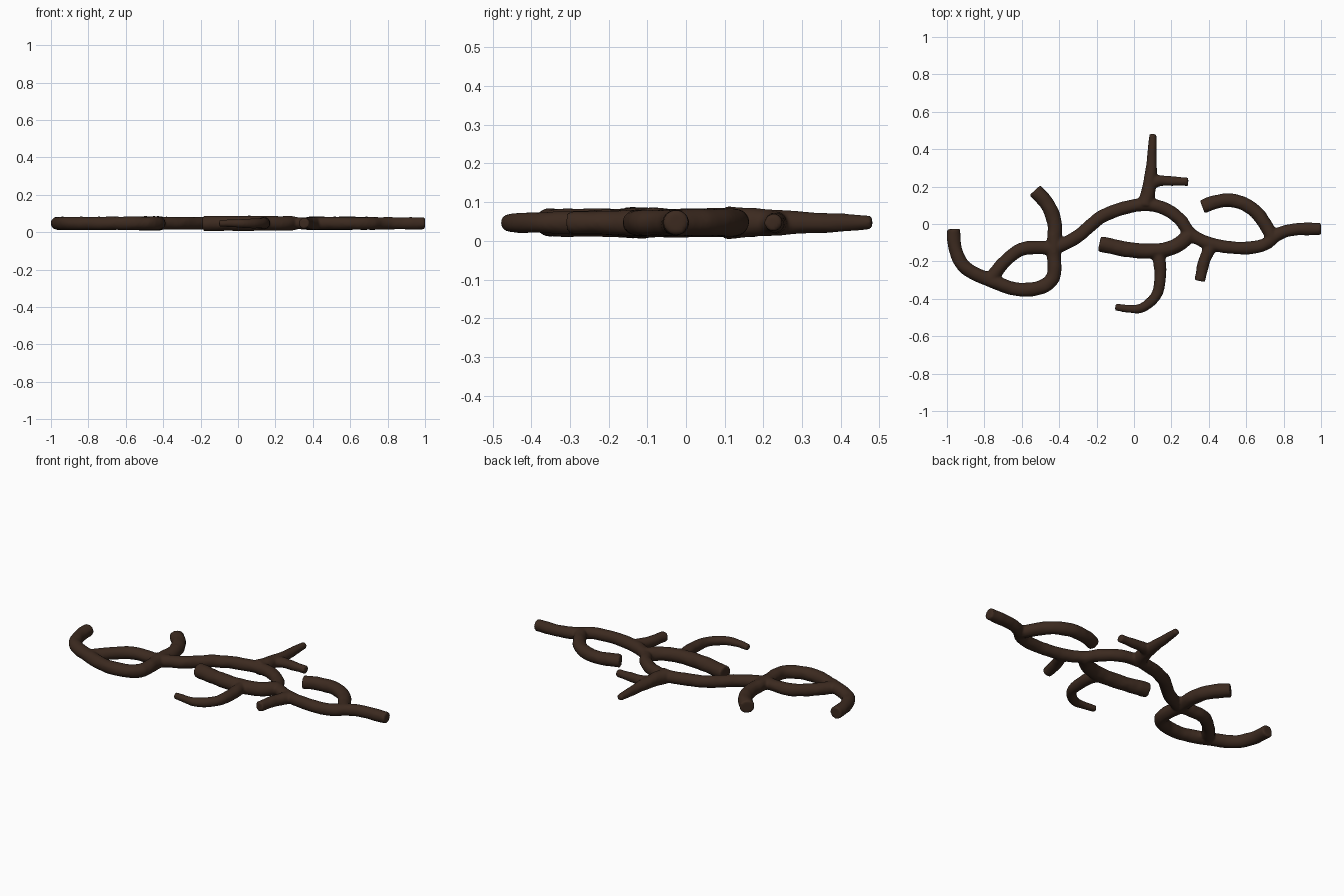
import bpy, bmesh, math
from mathutils import Vector, noise

if "Cube" in bpy.data.objects:
    bpy.data.objects.remove(bpy.data.objects["Cube"])

Z = 0.047   # height of the branch centre line
SIDES = 14

# branch paths in plan: (start radius, end radius, [(x, y), ...])
BRANCHES = {
    "main": (.036, .034, [(-.77, -.30), (-.69, -.2), (-.6, -.135), (-.5, -.125), (-.42, -.125), (-.3, -.065),
                          (-.18, .035), (-.07, .08), (.06, .105), (.17, .08), (.25, .02), (.30, -.05),
                          (.39, -.1), (.54, -.128), (.685, -.115), (.77, -.055), (.86, -.03), (1.0, -.026)]),
    "left_hook": (.036, .040, [(-.965, -.027), (-.957, -.13), (-.9, -.235), (-.77, -.3), (-.62, -.35),
                               (-.49, -.335), (-.428, -.27), (-.43, -.125), (-.425, 0), (-.46, .1), (-.53, .18)]),
    "top_spur": (.044, .019, [(.06, .10), (.085, .22), (.095, .35), (.10, .482)]),
    "top_twig": (.034, .023, [(.085, .21), (.13, .232), (.19, .23), (.29, .225)]),
    "middle": (.04, .042, [(.30, -.055), (.22, -.12), (.11, -.145), (-.03, -.137), (-.185, -.105)]),
    "lower_hook": (.036, .019, [(.13, -.15), (.14, -.27), (.122, -.375), (.05, -.445), (-.02, -.455), (-.10, -.443)]),
    "lower_twig": (.036, .029, [(.42, -.1), (.375, -.2), (.352, -.305)]),
    "right_loop": (.036, .038, [(.74, -.075), (.7, 0), (.635, .08), (.535, .125), (.445, .12), (.365, .092)]),
}


def smooth_path(pts, steps=6):
    """Catmull-Rom curve through the plan points."""
    p = [Vector((x, y, Z)) for x, y in pts]
    p = [2 * p[0] - p[1]] + p + [2 * p[-1] - p[-2]]
    out = []
    for a, b, c, d in zip(p, p[1:], p[2:], p[3:]):
        for i in range(steps):
            t = i / steps
            out.append(.5 * (2 * b + (c - a) * t + (2 * a - 5 * b + 4 * c - d) * t * t
                             + (3 * b - a - 3 * c + d) * t ** 3))
    return out + [p[-2]]


def add_branch(bm, r0, r1, pts):
    path = smooth_path(pts)
    rings = []
    for i, c in enumerate(path):
        tangent = (path[min(i + 1, len(path) - 1)] - path[max(i - 1, 0)]).normalized()
        side = Vector((tangent.y, -tangent.x, 0))
        r = r0 + (r1 - r0) * i / (len(path) - 1)
        ring = []
        for k in range(SIDES):
            a = math.tau * k / SIDES
            d = side * math.cos(a) + Vector((0, 0, 1)) * math.sin(a) * .98
            lump = 1 + .10 * noise.noise((c + d * r) * 22)   # knobbly bark
            ring.append(bm.verts.new(c + d * r * lump))
        rings.append(ring)
    for a, b in zip(rings, rings[1:]):
        for k in range(SIDES):
            n = (k + 1) % SIDES
            bm.faces.new((a[k], a[n], b[n], b[k]))
    bm.faces.new(rings[0][::-1])
    bm.faces.new(rings[-1])


bm = bmesh.new()
for r0, r1, pts in BRANCHES.values():
    add_branch(bm, r0, r1, pts)
bmesh.ops.recalc_face_normals(bm, faces=bm.faces)
mesh = bpy.data.meshes.new("branch")
bm.to_mesh(mesh)
bm.free()
branch = bpy.data.objects.new("branch", mesh)
bpy.context.collection.objects.link(branch)

# fuse the limbs into one skin and soften the forks
remesh = branch.modifiers.new("fuse", "REMESH")
remesh.mode = "VOXEL"
remesh.voxel_size = .007
remesh.use_smooth_shade = True
soften = branch.modifiers.new("soften", "SMOOTH")
soften.factor = .5
soften.iterations = 5

bark = bpy.data.materials.new("bark")
bark.diffuse_color = (.045, .023, .014, 1)
bark.use_nodes = True
bark.node_tree.nodes["Principled BSDF"].inputs["Base Color"].default_value = bark.diffuse_color
mesh.materials.append(bark)
for f in mesh.polygons:
    f.use_smooth = True
